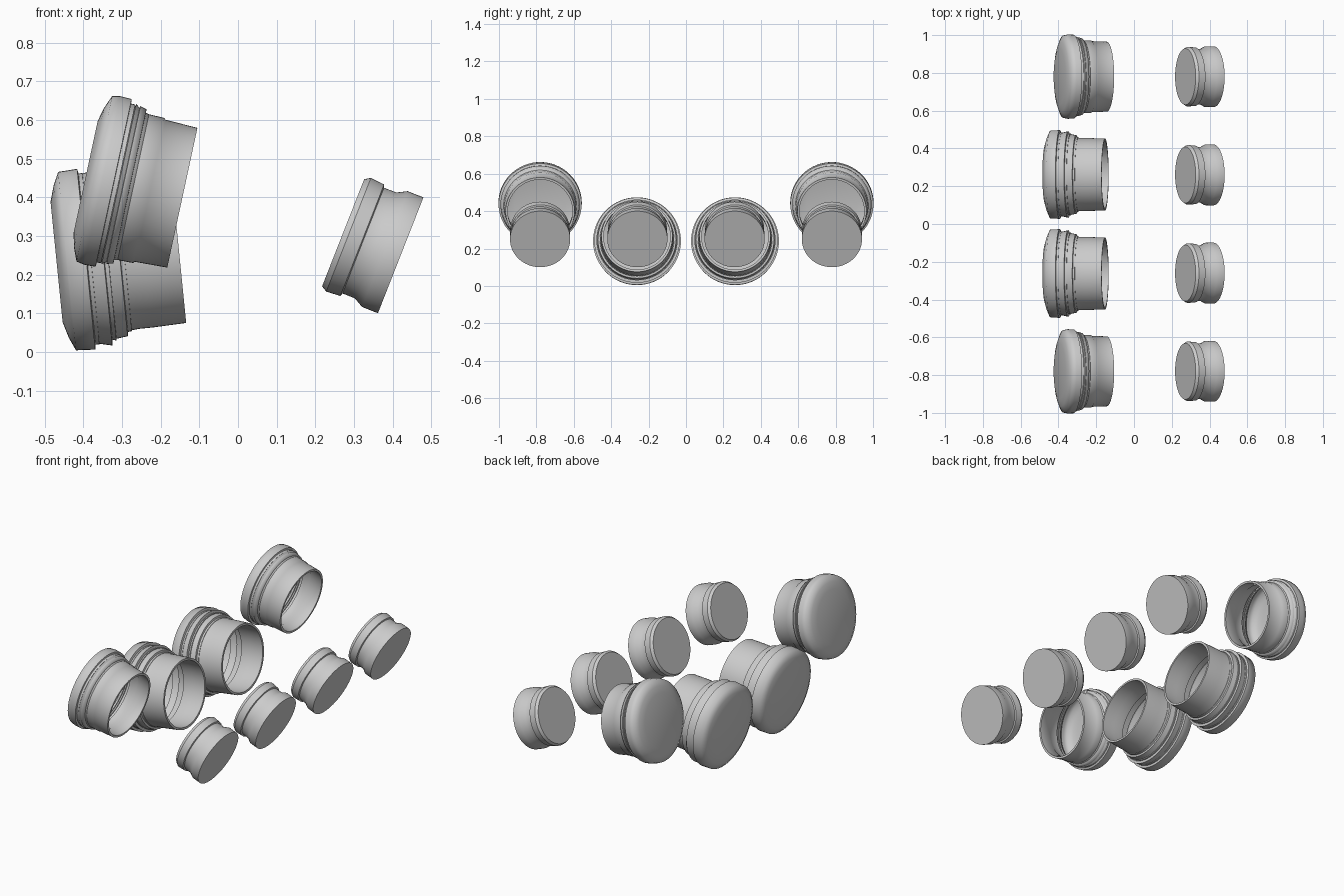
import bpy, bmesh, math
from mathutils import Vector, Matrix

cube = bpy.data.objects.get("Cube")
if cube:
    bpy.data.objects.remove(cube, do_unlink=True)

GREY = (0.6, 0.6, 0.6, 1)
mat = bpy.data.materials.new("light_grey")
mat.use_nodes = True
mat.diffuse_color = GREY
mat.node_tree.nodes["Principled BSDF"].inputs["Base Color"].default_value = GREY


def lathe(name, profile, origin, axis, y, smooth_angle, segments=64):
    """Turn (distance, radius) points around a tilted axis, capping both ends."""
    bm = bmesh.new()
    rings = []
    for dist, rad in profile:
        turn = [2 * math.pi * i / segments for i in range(segments)]
        rings.append([bm.verts.new((rad * math.cos(a), rad * math.sin(a), dist)) for a in turn])
    for low, high in zip(rings, rings[1:]):
        for i in range(segments):
            j = (i + 1) % segments
            bm.faces.new((low[i], low[j], high[j], high[i]))
    bm.faces.new(rings[0][::-1])
    bm.faces.new(rings[-1])
    bmesh.ops.recalc_face_normals(bm, faces=bm.faces)
    mesh = bpy.data.meshes.new(name)
    bm.to_mesh(mesh)
    bm.free()
    mesh.materials.append(mat)
    obj = bpy.data.objects.new(name, mesh)
    bpy.context.collection.objects.link(obj)
    direction = Vector((axis[0], 0, axis[1])).normalized()
    spin = direction.to_track_quat('Z', 'Y').to_matrix().to_4x4()
    obj.matrix_world = Matrix.Translation((origin[0], y, origin[1])) @ spin
    bpy.ops.object.select_all(action='DESELECT')
    obj.select_set(True)
    bpy.context.view_layer.objects.active = obj
    bpy.ops.object.shade_smooth_by_angle(angle=math.radians(smooth_angle))


def hollow(outer, wall=0.012):
    """Shell profile: from the inner floor out to the mouth, then up the outside."""
    inner = [(max(d - wall, 0) if i else 0, r - wall) for i, (d, r) in enumerate(outer)]
    return inner[::-1] + outer


# Outer pair of cups: wide domed rim with fine ridges below it
small_cup = [(0, .185), (.085, .188), (.089, .192), (.138, .193), (.139, .204),
             (.156, .209), (.157, .204), (.168, .212), (.169, .206), (.181, .209),
             (.182, .222), (.212, .223), (.233, .219), (.247, .185), (.256, .148)]

# Inner pair of cups: deeper, with three saw-tooth ridges
large_cup = [(0, .19), (.088, .193), (.125, .193), (.152, .196), (.154, .209),
             (.194, .214), (.196, .229), (.238, .219), (.241, .235), (.291, .232),
             (.306, .198), (.318, .157)]

# Plug: stepped disc with a groove
plug = [(0, .161), (.044, .161), (.070, .147), (.104, .147), (.107, .155),
        (.145, .158), (.160, .149)]

for side, sign in (("front", -1), ("back", 1)):
    lathe(side + "_outer_cup", hollow(small_cup), (-.144, .399), (-.978, .211), sign * .78, 73)
    lathe(side + "_inner_cup", hollow(large_cup), (-.153, .264), (-.995, -.1), sign * .262, 73)
    for place, y in (("outer", .78), ("inner", .26)):
        lathe(f"{side}_{place}_plug", plug, (.421, .25), (-.931, .366), sign * y, 35)
